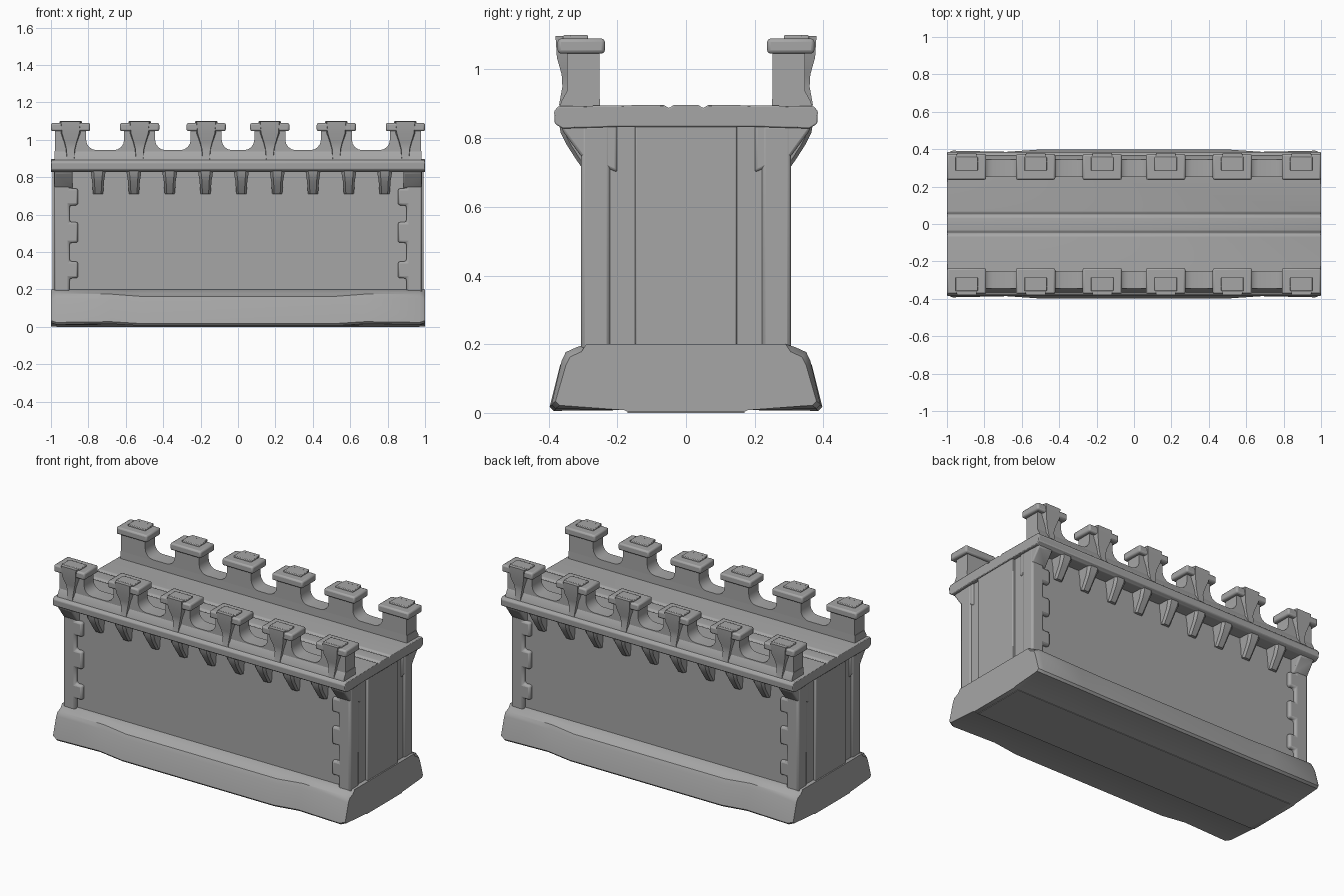
import bpy, bmesh, math

cube = bpy.data.objects.get("Cube")
if cube:
    bpy.data.objects.remove(cube, do_unlink=True)

stone = bpy.data.materials.new("grey_stone")
stone.use_nodes = True
GREY = (0.38, 0.38, 0.38, 1)
stone.diffuse_color = GREY
bsdf = next(n for n in stone.node_tree.nodes if n.type == 'BSDF_PRINCIPLED')
bsdf.inputs["Base Color"].default_value = GREY
bsdf.inputs["Roughness"].default_value = 0.8


def loft(name, rings, bevel=0, mirror="", segments=2):
    """Skin a row of equal-length rings, cap both ends, then bevel and mirror."""
    bm = bmesh.new()
    rows = [[bm.verts.new(p) for p in ring] for ring in rings]
    n = len(rows[0])
    for a, b in zip(rows, rows[1:]):
        for i in range(n):
            j = (i + 1) % n
            bm.faces.new((a[i], a[j], b[j], b[i]))
    bm.faces.new(rows[0][::-1])
    bm.faces.new(rows[-1])
    bmesh.ops.recalc_face_normals(bm, faces=bm.faces)
    mesh = bpy.data.meshes.new(name)
    bm.to_mesh(mesh)
    bm.free()
    mesh.materials.append(stone)
    obj = bpy.data.objects.new(name, mesh)
    bpy.context.collection.objects.link(obj)
    bpy.ops.object.select_all(action='DESELECT')
    obj.select_set(True)
    bpy.context.view_layer.objects.active = obj
    bpy.ops.object.shade_smooth_by_angle(angle=math.radians(35))
    if bevel:
        mod = obj.modifiers.new("soft_edges", 'BEVEL')
        mod.width, mod.segments = bevel, segments
        mod.limit_method, mod.angle_limit = 'ANGLE', math.radians(30)
    if mirror:
        mod = obj.modifiers.new("mirror", 'MIRROR')
        mod.use_axis = ["X" in mirror, "Y" in mirror, False]
        mod.use_mirror_merge = False
    return obj


def along_x(name, yz, x0, x1, **kw):
    return loft(name, [[(x, y, z) for y, z in yz] for x in (x0, x1)], **kw)


def along_y(name, xz, y0, y1, **kw):
    return loft(name, [[(x, y, z) for x, z in xz] for y in (y0, y1)], **kw)


def box(name, x0, x1, y0, y1, z0, z1, **kw):
    return along_y(name, [(x0, z0), (x1, z0), (x1, z1), (x0, z1)], y0, y1, **kw)


def symmetric(half):
    return half + [(-y, z) for y, z in reversed(half)]


# Plinth: bulges slightly in the middle of its length, rounded shoulder
rings = []
for x, foot, low, shoulder in [(-1, .38, .022, .178), (-.97, .392, .012, .192),
                               (-.68, .386, .016, .19), (-.52, .397, .006, .178),
                               (.52, .397, .006, .178), (.68, .386, .016, .19),
                               (.97, .392, .012, .192), (1, .38, .022, .178)]:
    half = [(.17, .003), (.18, .008), (foot - .012, low), (foot, low + .012),
            (foot - .03, shoulder - .04), (foot - .042, shoulder - .015),
            (foot - .075, shoulder), (.29, .2)]
    rings.append([(x, y, z) for y, z in symmetric(half)])
loft("plinth", rings)
box("plinth_underside", -.97, .97, -.17, .17, 0, .02)

# Wall core with recessed long panels
box("wall_core", -.975, .975, -.283, .283, .15, .86)

# Raised strip on both ends
box("end_strip", .95, .992, -.148, .148, .15, .85, bevel=.005, mirror="X")

# Toothed corner stones
outline = [(.984, .17), (.984, .84), (.9, .84)]
for low, high in [(.65, .74), (.45, .56), (.26, .35)]:
    outline += [(.9, high), (.855, high), (.855, low), (.9, low)]
outline.append((.9, .17))
along_y("corner_stones", outline, .22, .306, bevel=.012, mirror="XY")

# Flared tops of the corners
along_x("corner_flare", [(.2, .7), (.304, .745), (.362, .825), (.362, .85), (.2, .85)],
        .885, .982, bevel=.008, mirror="XY")

# Deck slab with two shallow grooves
half = [(.2, .833), (.36, .828), (.382, .842), (.384, .878), (.372, .893),
        (.065, .897), (.05, .887), (.035, .897)]
along_x("deck_slab", symmetric(half), -1, 1, bevel=.004)

# Row of corbels below the slab
for i in range(9):
    x = -.748 + i * .1915
    rings = []
    for z, w, out in [(.71, .026, .3), (.735, .029, .318), (.78, .032, .347),
                      (.815, .038, .365), (.845, .04, .37)]:
        rings.append([(x - w, .26, z), (x + w, .26, z), (x + w, out - .012, z),
                      (x + w * .6, out, z), (x - w * .6, out, z), (x - w, out - .012, z)])
    loft("corbel", rings, mirror="Y")

# Parapet: posts joined by hollowed low walls
MERLONS = [-.895, -.526, -.17, .17, .526, .895]
POST = .083
outline = [(-.978, .88)]
for k, x in enumerate(MERLONS):
    outline += [(x - POST, 1.06), (x + POST, 1.06)]
    if k < 5:
        a, b = x + POST, MERLONS[k + 1] - POST
        r = .055
        bow = [(a + r * (1 - math.cos(t)), 1.0 - r * math.sin(t))
               for t in (0, .4, .8, 1.2, math.pi / 2)]
        outline += bow + [(a + b - u, v) for u, v in reversed(bow)]
outline.append((.978, .88))
along_y("parapet", outline, .252, .346, mirror="Y")
along_x("parapet_foot", [(.25, .88), (.368, .88), (.364, .905), (.345, .94), (.252, .94)],
        -.98, .98, mirror="Y")

# Merlon caps, top plates and tapered outer brackets
for x in MERLONS:
    box("merlon_cap", x - .105, x + .105, .236, .374, 1.046, 1.09, bevel=.01, mirror="Y")
    box("cap_plate", x - .06, x + .06, .285, .358, 1.08, 1.1, bevel=.004, mirror="Y")
    rings = []
    for z, w, out in [(.895, .022, .37), (.95, .026, .36), (.985, .036, .362),
                      (1.035, .054, .376), (1.098, .06, .38)]:
        rings.append([(x - w, .335, z), (x + w, .335, z), (x + w * .85, out, z),
                      (x - w * .85, out, z)])
    loft("merlon_bracket", rings, mirror="Y")
